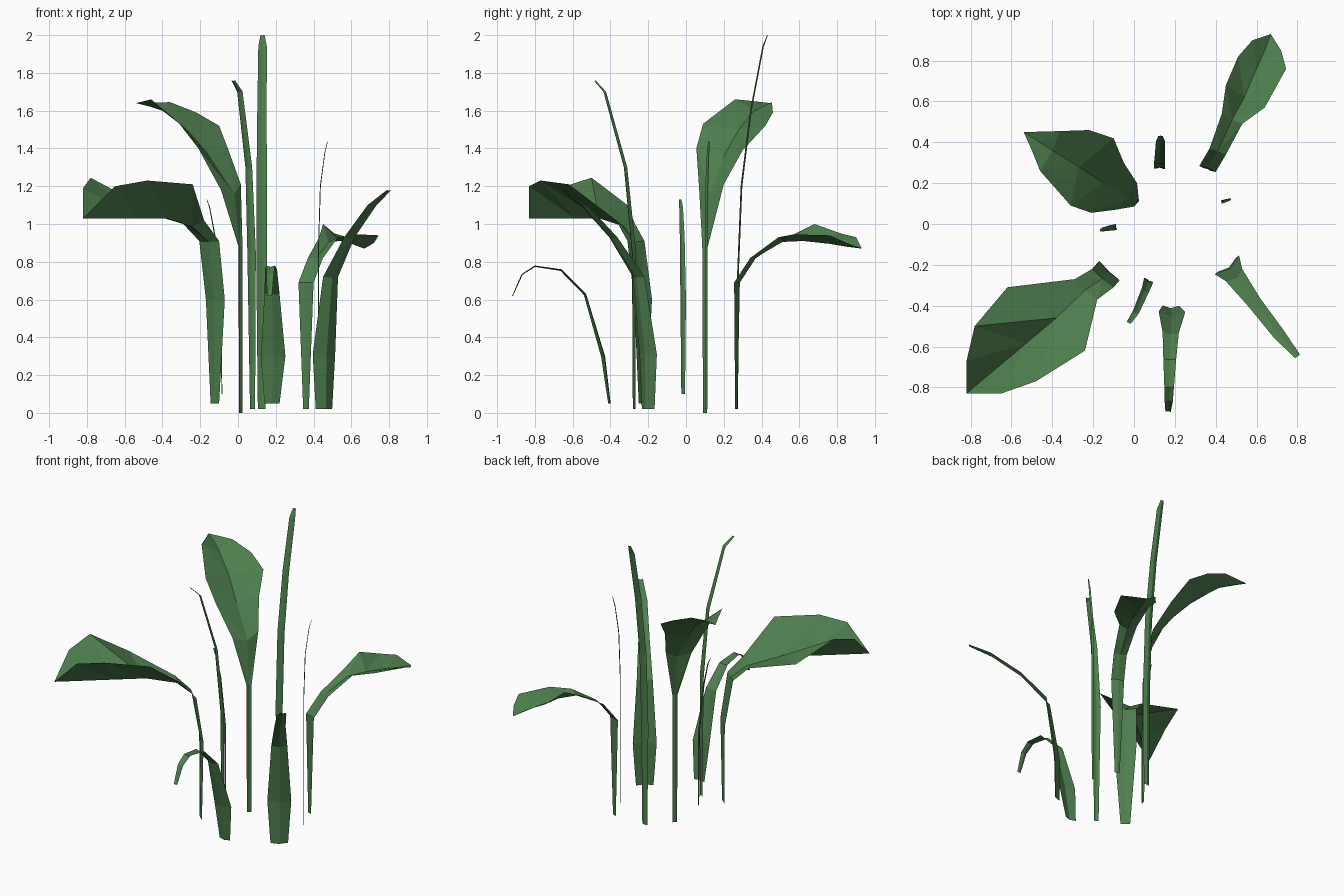
import bpy, bmesh
from mathutils import Vector as V

green = bpy.data.materials.new("leaf_green")
green.diffuse_color = (0.075, 0.21, 0.075, 1)


def build(name, rows):
    """Creased leaf surface from rows of (left, midrib, right) points."""
    bm = bmesh.new()
    vs = [[bm.verts.new(p) for p in r] for r in rows]
    for a, b in zip(vs, vs[1:]):
        bm.faces.new((a[1], b[1], b[0]))
        bm.faces.new((a[1], b[0], a[0]))
        bm.faces.new((a[1], b[2], b[1]))
        bm.faces.new((a[1], a[2], b[2]))
    bmesh.ops.remove_doubles(bm, verts=bm.verts, dist=0.0005)
    me = bpy.data.meshes.new(name)
    bm.to_mesh(me)
    bm.free()
    me.materials.append(green)
    bpy.context.collection.objects.link(bpy.data.objects.new(name, me))


def blade(name, path, fold=0.15):
    """Narrow blade from (x, y, z, width) stations, folded along its midrib."""
    pts = [V(p[:3]) for p in path]
    out = pts[-1] - pts[0]
    out.z = 0
    out.normalize()
    side = V((-out.y, out.x, 0))
    rows = []
    for i, (c, p) in enumerate(zip(pts, path)):
        t = (pts[min(i + 1, len(pts) - 1)] - pts[max(i - 1, 0)]).normalized()
        n = side.cross(t)
        h = side * p[3] / 2
        rows.append((c + h, c + n * fold * p[3], c - h))
    build(name, rows)


def broad(name, rows, tip):
    build(name, rows + [(tip, tip, tip)])


# Broad leaves on stems
broad("broad_leaf_front_left", [
    ((-.10, -.25, .05), (-.123, -.232, .05), (-.145, -.21, .05)),
    ((-.07, -.275, .6), (-.125, -.235, .6), (-.17, -.18, .6)),
    ((-.10, -.31, .91), (-.155, -.268, .905), (-.205, -.22, .91)),
    ((-.18, -.37, 1.02), (-.24, -.325, .985), (-.29, -.27, 1.0)),
    ((-.24, -.62, 1.21), (-.38, -.46, 1.03), (-.62, -.31, 1.10)),
    ((-.48, -.77, 1.23), (-.53, -.586, 1.03), (-.78, -.50, 1.245)),
    ((-.65, -.83, 1.20), (-.68, -.712, 1.03), (-.82, -.67, 1.19)),
], (-.82, -.83, 1.03))

broad("broad_leaf_back_left", [
    ((.005, .09, 0), (.012, .10, 0), (.024, .112, 0)),
    ((.003, .086, .88), (.010, .103, .88), (.024, .115, .88)),
    ((-.09, .07, 1.18), (-.02, .13, 1.16), (.015, .20, 1.21)),
    ((-.21, .055, 1.40), (-.15, .20, 1.36), (-.05, .30, 1.39)),
    ((-.31, .09, 1.53), (-.27, .28, 1.50), (-.10, .42, 1.52)),
    ((-.46, .26, 1.66), (-.40, .36, 1.60), (-.22, .46, 1.59)),
    ((-.50, .36, 1.65), (-.46, .40, 1.62), (-.36, .455, 1.645)),
], (-.54, .45, 1.64))

broad("broad_leaf_back_right", [
    ((.345, .272, .02), (.36, .27, .02), (.375, .26, .02)),
    ((.32, .285, .69), (.36, .275, .69), (.40, .255, .69)),
    ((.37, .37, .82), (.41, .357, .815), (.45, .34, .82)),
    ((.43, .54, .93), (.48, .51, .905), (.53, .49, .93)),
    ((.45, .68, 1.0), (.54, .62, .91), (.64, .57, .945)),
    ((.51, .82, .95), (.60, .76, .895), (.745, .76, .94)),
    ((.58, .90, .93), (.64, .85, .88), (.72, .85, .90)),
], (.67, .93, .87))

# Long narrow blades
blade("tall_blade", [
    (.125, .27, .02, .04), (.125, .27, .7, .055), (.125, .29, 1.2, .055),
    (.127, .34, 1.6, .05), (.13, .405, 1.94, .045), (.13, .43, 2.0, .022)])
blade("upright_blade", [
    (.077, -.275, .02, .03), (.072, -.275, .85, .05), (.057, -.32, 1.3, .04),
    (.01, -.43, 1.7, .032), (-.025, -.483, 1.76, .022)])
blade("wide_blade_right", [
    (.455, -.20, .02, .11), (.455, -.20, .31, .15), (.49, -.25, .72, .10),
    (.59, -.385, .93, .07), (.71, -.54, 1.10, .06), (.80, -.647, 1.18, .03)])
blade("drooping_blade_front", [
    (.18, -.40, .05, .08), (.186, -.43, .30, .13), (.18, -.53, .63, .08),
    (.175, -.66, .76, .063), (.172, -.80, .78, .047), (.17, -.87, .735, .04),
    (.167, -.92, .62, .026)])

# Thin grass stalks
blade("thin_blade_left", [
    (-.085, -.015, .10, .02), (-.088, -.015, .6, .03), (-.12, -.02, .93, .026),
    (-.15, -.026, 1.09, .02), (-.165, -.03, 1.13, .012)])
blade("thin_blade_right", [
    (.427, .107, .02, .013), (.427, .107, .9, .016), (.436, .11, 1.2, .016),
    (.46, .117, 1.38, .013), (.475, .122, 1.44, .008)])
